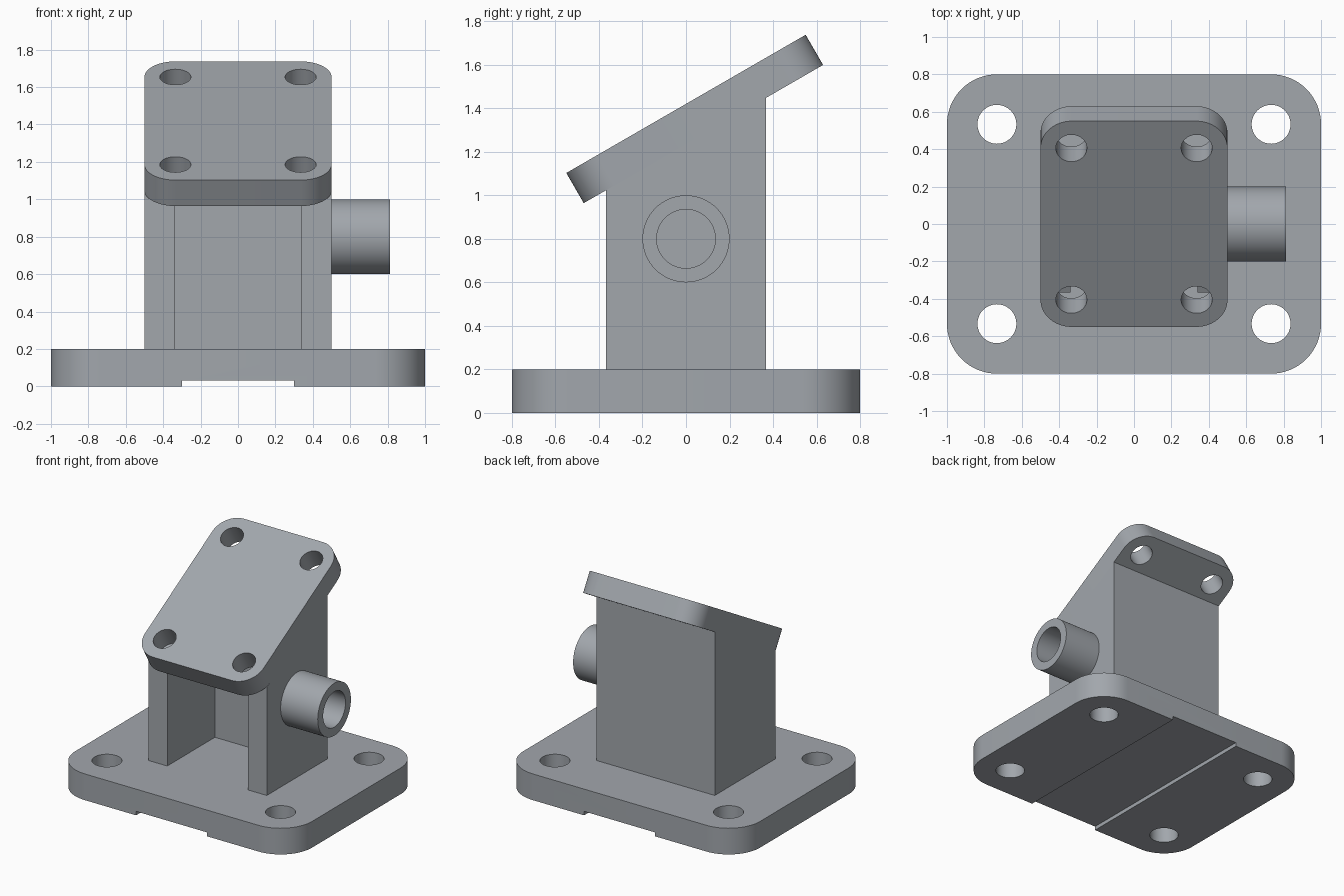
import bpy, bmesh, math
from mathutils import Matrix, Vector

if "Cube" in bpy.data.objects:
    bpy.data.objects.remove(bpy.data.objects["Cube"])

TILT = math.radians(30)
TOP_Z = 1.42          # height of the tilted face at the centre
PLATE_T = 0.16        # tilted plate thickness

grey = bpy.data.materials.new("steel grey")
grey.diffuse_color = (0.36, 0.385, 0.415, 1)
grey.use_nodes = True
grey.node_tree.nodes["Principled BSDF"].inputs["Base Color"].default_value = grey.diffuse_color


def prism(name, outline, z0, z1, matrix=None):
    """Extrude a closed xy outline from z0 to z1, then place it."""
    bm = bmesh.new()
    low = [bm.verts.new((x, y, z0)) for x, y in outline]
    high = [bm.verts.new((x, y, z1)) for x, y in outline]
    bm.faces.new(low[::-1])
    bm.faces.new(high)
    n = len(outline)
    for i in range(n):
        j = (i + 1) % n
        bm.faces.new((low[i], low[j], high[j], high[i]))
    if matrix:
        bm.transform(matrix)
    mesh = bpy.data.meshes.new(name)
    bm.to_mesh(mesh)
    bm.free()
    mesh.materials.append(grey)
    obj = bpy.data.objects.new(name, mesh)
    bpy.context.collection.objects.link(obj)
    return obj


def circle(r, cx=0, cy=0, n=64):
    return [(cx + r * math.cos(2 * math.pi * i / n),
             cy + r * math.sin(2 * math.pi * i / n)) for i in range(n)]


def rounded_rect(hx, hy, r, n=16):
    pts = []
    for k, (sx, sy) in enumerate([(1, 1), (-1, 1), (-1, -1), (1, -1)]):
        for i in range(n + 1):
            a = math.pi / 2 * (k + i / n)
            pts.append((sx * (hx - r) + r * math.cos(a),
                        sy * (hy - r) + r * math.sin(a)))
    return pts


def cut(obj, cutters):
    for c in cutters:
        mod = obj.modifiers.new("cut", 'BOOLEAN')
        mod.operation = 'DIFFERENCE'
        mod.solver = 'EXACT'
        mod.object = c
        bpy.context.view_layer.objects.active = obj
        bpy.ops.object.modifier_apply(modifier=mod.name)
    for c in cutters:
        bpy.data.objects.remove(c)


def corner_holes(x, y, r, z0, z1, matrix=None):
    return [prism("hole_cutter", circle(r, sx * x, sy * y, 48), z0, z1, matrix)
            for sx in (-1, 1) for sy in (-1, 1)]


# Base plate with four bolt holes and a shallow channel underneath
base = prism("base_plate", rounded_rect(1, 0.8, 0.267), 0, 0.2)
channel = prism("channel_cutter", [(-.3, -1), (.3, -1), (.3, 1), (-.3, 1)], -0.1, 0.03)
cut(base, corner_holes(0.733, 0.533, 0.104, -0.1, 0.3) + [channel])

# U-shaped column, open at the front, its top sloped to meet the tilted plate
w, d, t = 0.5, 0.367, 0.16
column = prism("column", [(-w, -d), (-w + t, -d), (-w + t, d - t), (w - t, d - t),
                          (w - t, -d), (w, -d), (w, d), (-w, d)], 0.2, 1)
for v in column.data.vertices:
    if v.co.z > 0.5:
        v.co.z = TOP_Z - PLATE_T / math.cos(TILT) + v.co.y * math.tan(TILT)

# Tilted mounting plate with four holes
tilt = Matrix.Translation((0, 0, TOP_Z)) @ Matrix.Rotation(TILT, 4, 'X')
plate = prism("tilted_plate", rounded_rect(0.5, 0.635, 0.167), -PLATE_T, 0, tilt)
cut(plate, corner_holes(0.335, 0.468, 0.083, -0.3, 0.1, tilt))

# Side pipe, with its bore running on through the column wall
side = Matrix.Translation((0, 0, 0.8)) @ Matrix.Rotation(math.pi / 2, 4, 'Y')
pipe = prism("side_pipe", circle(0.2), 0.5, 0.813, side)
cut(column, [prism("bore_cutter", circle(0.135), 0.25, 0.9, side)])
cut(pipe, [prism("bore_cutter", circle(0.135), 0.25, 0.9, side)])

# Smooth the curved walls, keep the edges sharp
for obj in (base, column, plate, pipe):
    bpy.ops.object.select_all(action='DESELECT')
    obj.select_set(True)
    bpy.context.view_layer.objects.active = obj
    bpy.ops.object.shade_smooth_by_angle(angle=math.radians(30))
